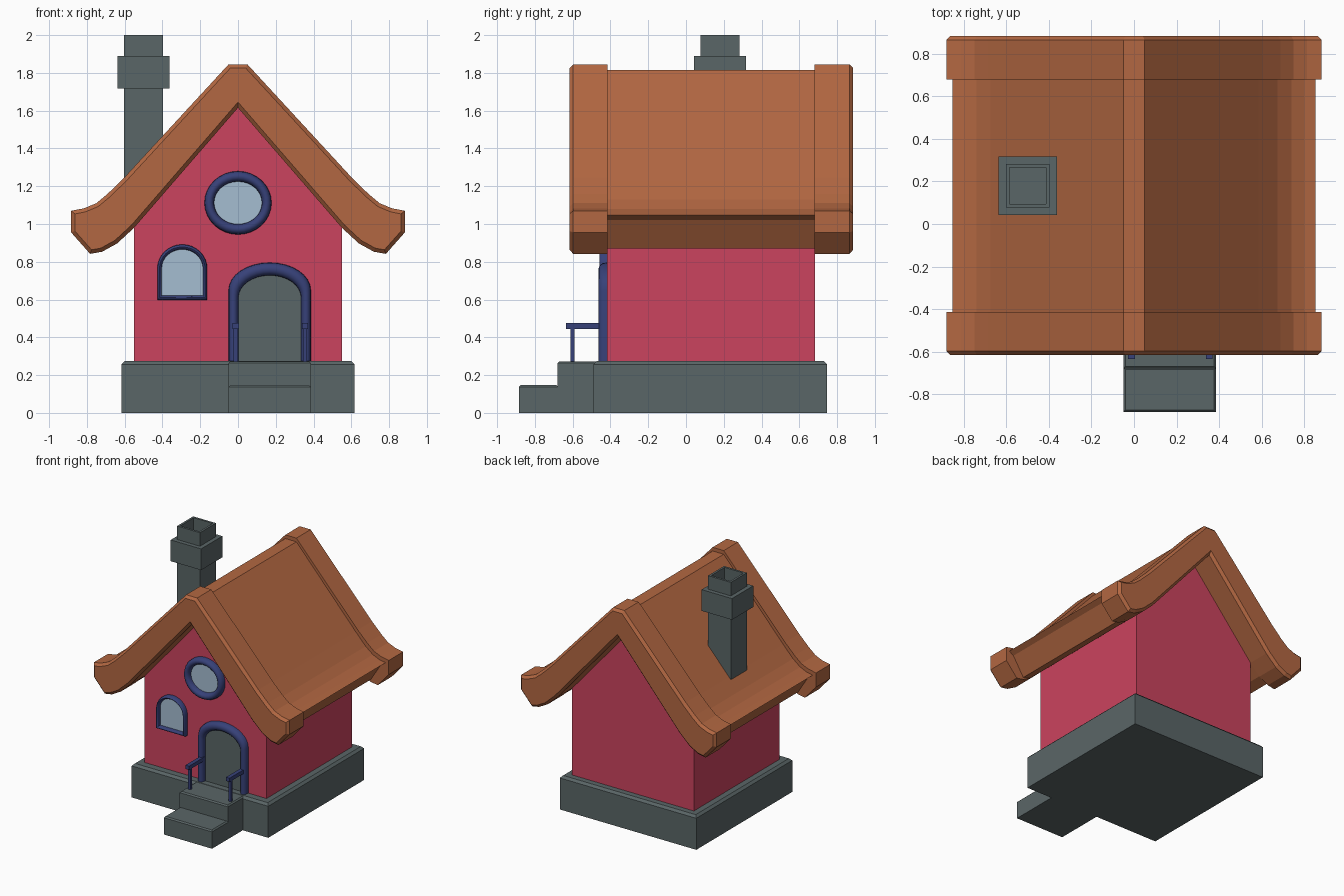
import bpy, bmesh, math
from mathutils import Vector

if "Cube" in bpy.data.objects:
    bpy.data.objects.remove(bpy.data.objects["Cube"])


def material(name, rgb):
    m = bpy.data.materials.new(name)
    m.diffuse_color = (*rgb, 1)
    m.use_nodes = True
    m.node_tree.nodes["Principled BSDF"].inputs["Base Color"].default_value = m.diffuse_color
    return m


ROOF = material("terracotta", (0.45, 0.137, 0.054))
WALL = material("raspberry", (0.60, 0.056, 0.112))
STONE = material("slate_grey", (0.102, 0.132, 0.135))
TRIM = material("navy", (0.038, 0.053, 0.19))
GLASS = material("pale_blue_glass", (0.376, 0.51, 0.64))


def finish(name, bm, mat, smooth=False):
    bmesh.ops.recalc_face_normals(bm, faces=bm.faces)
    me = bpy.data.meshes.new(name)
    bm.to_mesh(me)
    bm.free()
    me.materials.append(mat)
    ob = bpy.data.objects.new(name, me)
    bpy.context.collection.objects.link(ob)
    if smooth:
        bpy.ops.object.select_all(action='DESELECT')
        ob.select_set(True)
        bpy.context.view_layer.objects.active = ob
        bpy.ops.object.shade_smooth_by_angle(angle=math.radians(40))
    return ob


def bevel_edges(bm, offset, test):
    edges = [e for e in bm.edges if test(e)]
    bmesh.ops.bevel(bm, geom=edges, offset=offset, segments=1,
                    affect='EDGES', clamp_overlap=False)


def box_mesh(lo, hi):
    bm = bmesh.new()
    bmesh.ops.create_cube(bm, size=1)
    for v in bm.verts:
        v.co = Vector([(lo[i] + hi[i]) / 2 + v.co[i] * (hi[i] - lo[i]) for i in range(3)])
    return bm


def box(name, lo, hi, mat, bevel=0, top_only=True):
    bm = box_mesh(lo, hi)
    if bevel:
        bevel_edges(bm, bevel, lambda e: not top_only
                    or all(v.co.z > hi[2] - 1e-4 for v in e.verts))
    return finish(name, bm, mat)


def extrude(name, pts, y0, y1, mat, bevel_y=None):
    """Extrude an x-z outline along y, optionally chamfering one end."""
    bm = bmesh.new()
    face = bm.faces.new([bm.verts.new((x, y0, z)) for x, z in pts])
    new = bmesh.ops.extrude_face_region(bm, geom=[face], use_keep_orig=True)
    for v in new["geom"]:
        if isinstance(v, bmesh.types.BMVert):
            v.co.y = y1
    bmesh.ops.recalc_face_normals(bm, faces=bm.faces)
    if bevel_y is not None:
        bevel_edges(bm, 0.02, lambda e: all(abs(v.co.y - bevel_y) < 1e-4 for v in e.verts))
    return finish(name, bm, mat)


def mirrored(half):
    return half + [(-x, z) for x, z in reversed(half) if x > 1e-6]


def arch(cx, rx, z0, spring, ry, n=16):
    """Upright arch outline from bottom right over the top to bottom left."""
    arc = [(cx + rx * math.cos(math.pi * i / n), spring + ry * math.sin(math.pi * i / n))
           for i in range(n + 1)]
    return [(cx + rx, z0)] + arc + [(cx - rx, z0)]


def ellipse(cx, cz, rx, rz, n=32):
    return [(cx + rx * math.cos(2 * math.pi * i / n), cz + rz * math.sin(2 * math.pi * i / n))
            for i in range(n)]


def frame(name, outer, inner, depth, closed=True):
    """Half-round moulding swept between two matching outlines."""
    bm = bmesh.new()
    steps = 8
    rows = []
    for k in range(steps + 1):
        t = math.pi * k / steps
        f = (1 - math.cos(t)) / 2
        y = FRONT + 0.004 - (depth + 0.004) * math.sin(t) ** 0.7 if 0 < k < steps else FRONT + 0.004
        rows.append([bm.verts.new((a[0] + (b[0] - a[0]) * f, y, a[1] + (b[1] - a[1]) * f))
                     for a, b in zip(outer, inner)])
    n = len(outer)
    for k in range(steps):
        for i in range(n if closed else n - 1):
            j = (i + 1) % n
            bm.faces.new((rows[k][i], rows[k][j], rows[k + 1][j], rows[k + 1][i]))
    return finish(name, bm, TRIM, smooth=True)


FRONT, BACK = -0.418, 0.684

# Stone plinth and entrance steps
box("plinth", (-0.616, -0.49, 0), (0.616, 0.747, 0.275), STONE, 0.018)
box("upper_step", (-0.05, -0.68, 0), (0.386, -0.44, 0.273), STONE, 0.01)
box("lower_step", (-0.05, -0.885, 0), (0.386, -0.675, 0.147), STONE, 0.01)

# Gabled walls
extrude("walls", mirrored([(0.55, 0.26), (0.55, 1.02), (0, 1.65)]), FRONT, BACK, WALL)

# Roof slab with flared eaves
slab = mirrored([(0.05, 1.815), (0.585, 1.225), (0.675, 1.13), (0.74, 1.08), (0.80, 1.053),
                 (0.855, 1.045), (0.815, 1.02), (0.72, 0.87), (0.64, 0.90),
                 (0.55, 0.98), (0, 1.615)])
extrude("roof_slab", slab, FRONT - 0.02, BACK + 0.02, ROOF)

# Thicker gable bands at both ends, chamfered outside
band = mirrored([(0.05, 1.845), (0.603, 1.245), (0.69, 1.16), (0.75, 1.11), (0.815, 1.083),
                 (0.883, 1.07), (0.883, 0.955), (0.783, 0.842), (0.72, 0.853),
                 (0.64, 0.897), (0.55, 0.98), (0, 1.615)])
extrude("front_gable_band", band, -0.617, FRONT + 0.003, ROOF, -0.617)
extrude("back_gable_band", band, BACK - 0.003, 0.885, ROOF, 0.885)

# Hollow chimney and its collar
bm = box_mesh((-0.603, 0.077, 1.08), (-0.397, 0.283, 2.0))
top = max(bm.faces, key=lambda f: f.calc_center_median().z)
bmesh.ops.inset_region(bm, faces=[top], thickness=0.025)
new = bmesh.ops.extrude_face_region(bm, geom=[top])
bmesh.ops.translate(bm, vec=(0, 0, -0.12),
                    verts=[g for g in new["geom"] if isinstance(g, bmesh.types.BMVert)])
bmesh.ops.delete(bm, geom=[top] if top.is_valid else [], context='FACES_ONLY')
finish("chimney", bm, STONE)
for i, (x0, x1, y0, y1) in enumerate([(-0.637, -0.59, 0.043, 0.317), (-0.41, -0.363, 0.043, 0.317),
                                      (-0.6, -0.4, 0.043, 0.09), (-0.6, -0.4, 0.27, 0.317)]):
    box("chimney_collar_%d" % (i + 1), (x0, y0, 1.717), (x1, y1, 1.89), STONE)

# Round window
frame("round_window_frame", ellipse(0, 1.112, 0.178, 0.168), ellipse(0, 1.112, 0.126, 0.112), 0.045)
extrude("round_window_glass", ellipse(0, 1.112, 0.14, 0.13), FRONT - 0.006, FRONT + 0.002, GLASS)

# Arched window
frame("arched_window_frame", arch(-0.295, 0.132, 0.598, 0.765, 0.127),
      arch(-0.295, 0.109, 0.622, 0.765, 0.1), 0.04)
extrude("arched_window_glass", arch(-0.295, 0.118, 0.612, 0.765, 0.11),
        FRONT - 0.006, FRONT + 0.002, GLASS)

# Arched door
frame("door_frame", arch(0.168, 0.218, 0.265, 0.65, 0.146),
      arch(0.168, 0.165, 0.265, 0.61, 0.117), 0.045, closed=False)
extrude("door", arch(0.168, 0.185, 0.265, 0.62, 0.125), FRONT - 0.006, FRONT + 0.002, STONE)

# Handrails on both sides of the steps
for side, x in (("left", -0.012), ("right", 0.354)):
    box(side + "_handrail", (x - 0.016, -0.636, 0.445), (x + 0.016, -0.43, 0.476), TRIM)
    box(side + "_rail_post", (x - 0.011, -0.612, 0.265), (x + 0.011, -0.59, 0.45), TRIM)
